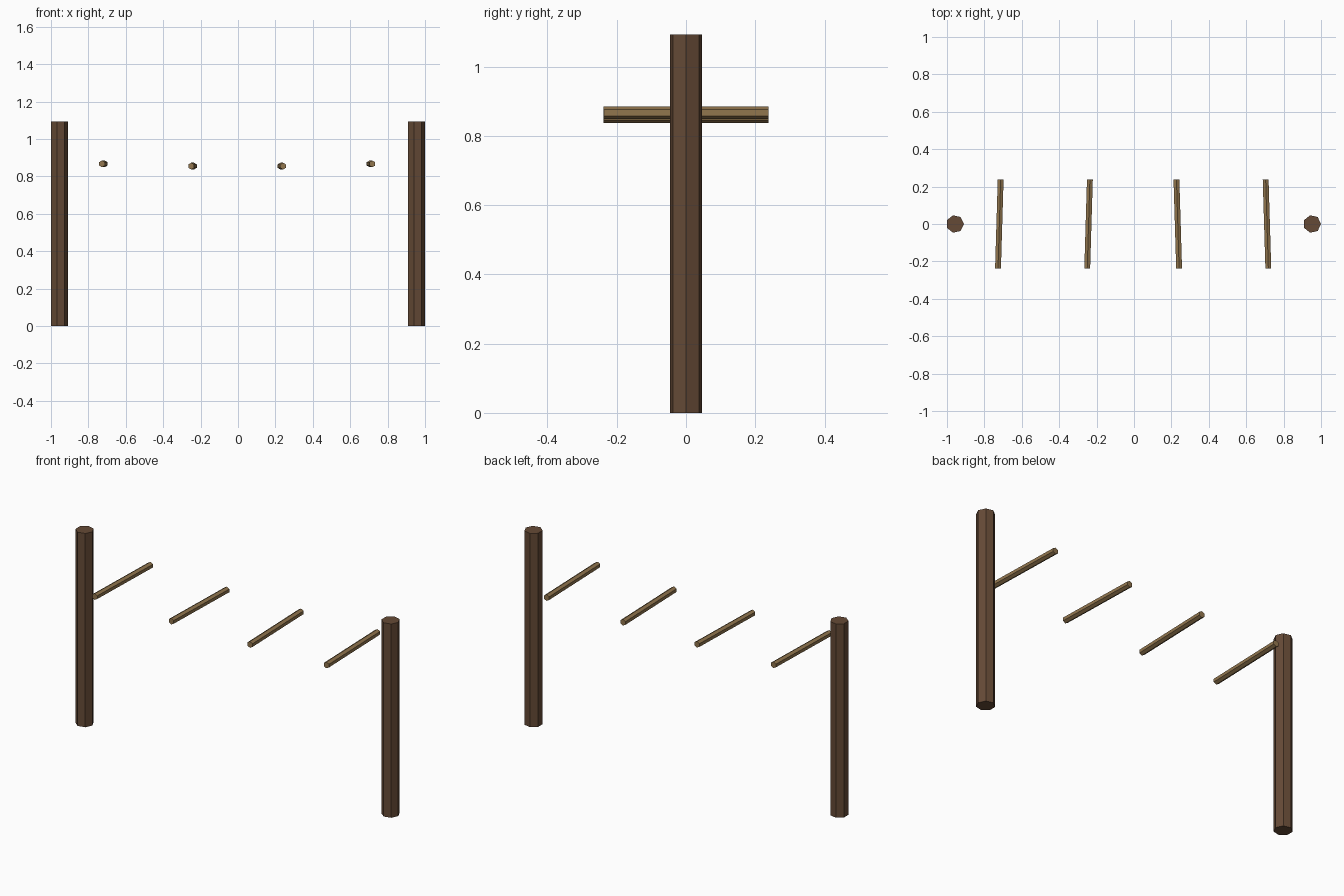
import bpy, math

if "Cube" in bpy.data.objects:
    bpy.data.objects.remove(bpy.data.objects["Cube"])


def material(name, srgb):
    mat = bpy.data.materials.new(name)
    lin = [((c / 255 + 0.055) / 1.055) ** 2.4 for c in srgb]
    mat.diffuse_color = (*lin, 1)
    mat.use_nodes = True
    mat.node_tree.nodes["Principled BSDF"].inputs["Base Color"].default_value = mat.diffuse_color
    return mat


dark_wood = material("dark_wood", (101, 74, 54))
light_wood = material("light_wood", (146, 118, 78))


def rod(name, sides, radius, length, loc, rot, mat):
    bpy.ops.mesh.primitive_cylinder_add(vertices=sides, radius=radius,
                                        depth=length, location=loc, rotation=rot)
    obj = bpy.context.object
    obj.name = name
    obj.data.materials.append(mat)
    return obj


# Two seven-sided upright posts, one corner pointing towards +x
POST_R, POST_H = 0.0477, 1.093
for side, x in (("left", -0.957), ("right", 0.9523)):
    rod(f"{side}_post", 7, POST_R, POST_H, (x, 0, POST_H / 2),
        (0, 0, -math.pi / 2), dark_wood)

# Four slim crossbars, slightly splayed, inner pair hanging lower
for i, (x, z, yaw) in enumerate([(-0.72, 0.867, -0.03), (-0.243, 0.855, -0.03),
                                 (0.234, 0.855, 0.03), (0.711, 0.867, 0.03)], 1):
    rod(f"crossbar_{i}", 6, 0.018, 0.476, (x, 0, z),
        (math.pi / 2, 0, yaw), light_wood)
